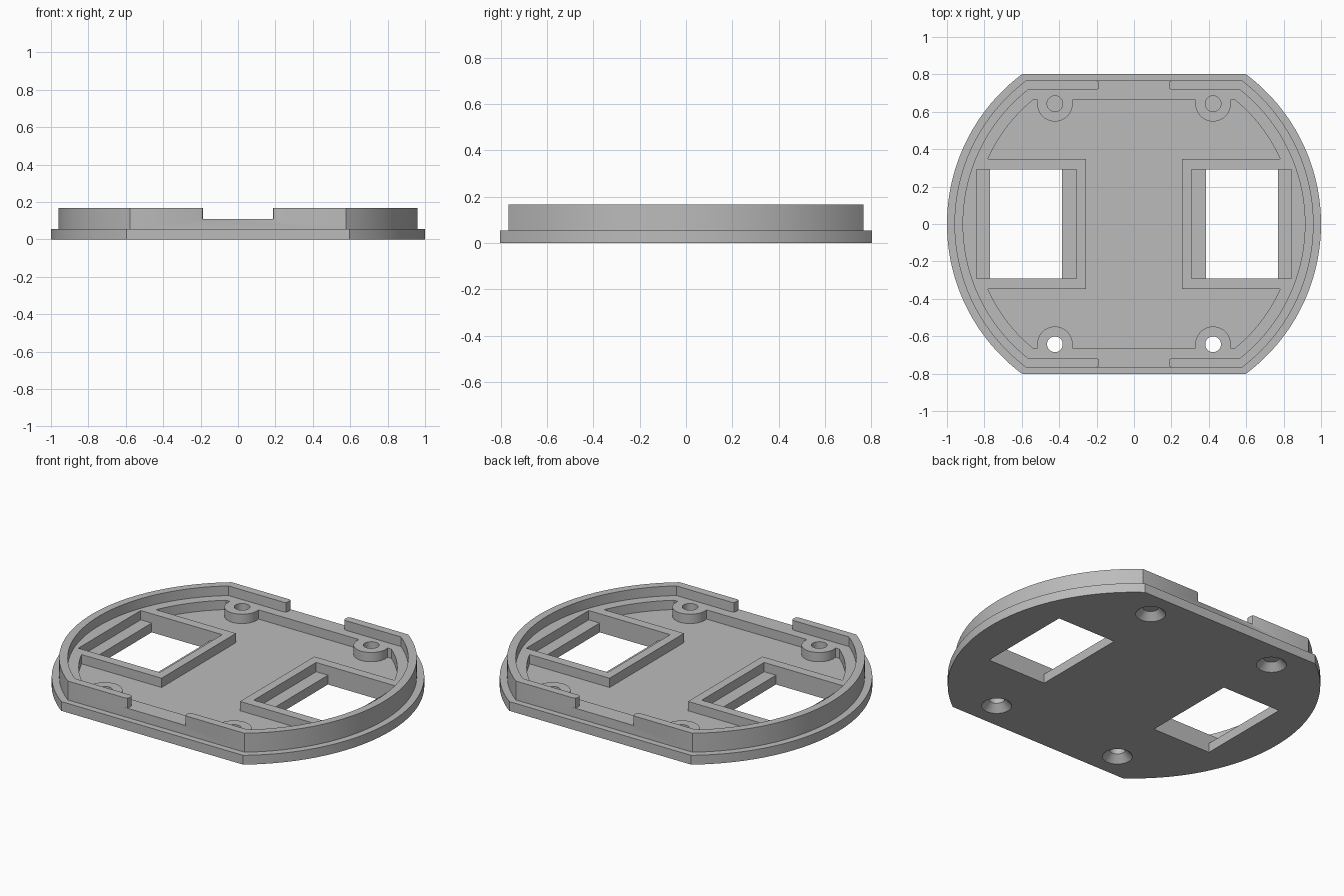
import bpy, bmesh, math

default = bpy.data.objects.get("Cube")
if default:
    bpy.data.objects.remove(default)

# Heights and reach of the cutters
FLOOR, LEDGE, TOP, OVER = 0.055, 0.11, 0.167, 0.3

grey = bpy.data.materials.new("plain grey")
grey.use_nodes = True
colour = (0.5, 0.5, 0.5, 1)
grey.diffuse_color = colour
grey.node_tree.nodes["Principled BSDF"].inputs["Base Color"].default_value = colour


def prism(name, points, direction):
    """Extrude a closed outline along a direction."""
    bm = bmesh.new()
    face = bm.faces.new([bm.verts.new(p) for p in points])
    new = bmesh.ops.extrude_face_region(bm, geom=[face])["geom"]
    bmesh.ops.translate(bm, vec=direction,
                        verts=[v for v in new if isinstance(v, bmesh.types.BMVert)])
    bmesh.ops.recalc_face_normals(bm, faces=bm.faces)
    mesh = bpy.data.meshes.new(name)
    bm.to_mesh(mesh)
    bm.free()
    obj = bpy.data.objects.new(name, mesh)
    bpy.context.collection.objects.link(obj)
    mesh.materials.append(grey)
    return obj


def upright(name, outline, z0, z1):
    return prism(name, [(x, y, z0) for x, y in outline], (0, 0, z1 - z0))


def clipped_disc(radius, half_depth, edge=(), steps=56):
    """Circle cut flat at front and back; edge adds points to each flat."""
    a = math.asin(half_depth / radius)
    arc = [(radius * math.cos(t), radius * math.sin(t))
           for t in (-a + 2 * a * i / steps for i in range(steps + 1))]
    half = arc + list(edge)
    return half + [(-x, -y) for x, y in half]


def circle(x, y, r, steps=40):
    return [(x + r * math.cos(math.tau * i / steps),
             y + r * math.sin(math.tau * i / steps)) for i in range(steps)]


def combine(target, tool, operation="DIFFERENCE"):
    """Apply a boolean and discard the tool."""
    mod = target.modifiers.new("combine", "BOOLEAN")
    mod.operation, mod.solver, mod.object = operation, "EXACT", tool
    bpy.context.view_layer.objects.active = target
    bpy.ops.object.modifier_apply(modifier=mod.name)
    bpy.data.objects.remove(tool)


screws = [(sx * 0.423, sy * 0.643) for sx in (-1, 1) for sy in (-1, 1)]

# Base plate with the raised rim
cover = upright("cover_plate", clipped_disc(1, 0.803), 0, FLOOR)
combine(cover, upright("rim", clipped_disc(0.96, 0.766), 0.02, TOP), "UNION")

# Space inside the rim, with a round-ended gap at front and back
right_end = [(0.2, 0.718), (0.191, 0.722), (0.187, 0.732),
             (0.187, 0.752), (0.191, 0.762), (0.2, 0.766), (0.2, 0.9)]
gap = right_end + [(-x, y) for x, y in reversed(right_end)]
combine(cover, upright("rim_space", clipped_disc(0.914, 0.718, gap), LEDGE, OVER))

# Floor pocket, leaving the ledge, window frames and screw bosses standing
pocket = upright("pocket", clipped_disc(0.855, 0.662), FLOOR, OVER)
for s in (-1, 1):
    frame = [(s * 0.257, -0.348), (s * 0.95, -0.348), (s * 0.95, 0.348), (s * 0.257, 0.348)]
    combine(pocket, upright("frame", frame, 0, 0.4))
for x, y in screws:
    combine(pocket, upright("boss", circle(x, y, 0.095), 0, 0.4))
combine(cover, pocket)

# Stepped window openings
step = [(0.385, -0.1), (0.77, -0.1), (0.77, FLOOR), (0.842, FLOOR),
        (0.842, OVER), (0.308, OVER), (0.308, FLOOR), (0.385, FLOOR)]
for s in (-1, 1):
    combine(cover, prism("window", [(s * x, -0.292, z) for x, z in step], (0, 0.584, 0)))

# Screw holes, countersunk from below
for x, y in screws:
    combine(cover, upright("screw_hole", circle(x, y, 0.042), -0.1, OVER))
    bpy.ops.mesh.primitive_cone_add(vertices=40, radius1=0.12, radius2=0.042,
                                    depth=0.08, location=(x, y, 0))
    combine(cover, bpy.context.object)

# Smooth curved walls, sharp edges
bpy.ops.object.select_all(action="DESELECT")
cover.select_set(True)
bpy.context.view_layer.objects.active = cover
bpy.ops.object.shade_smooth_by_angle(angle=math.radians(25))
